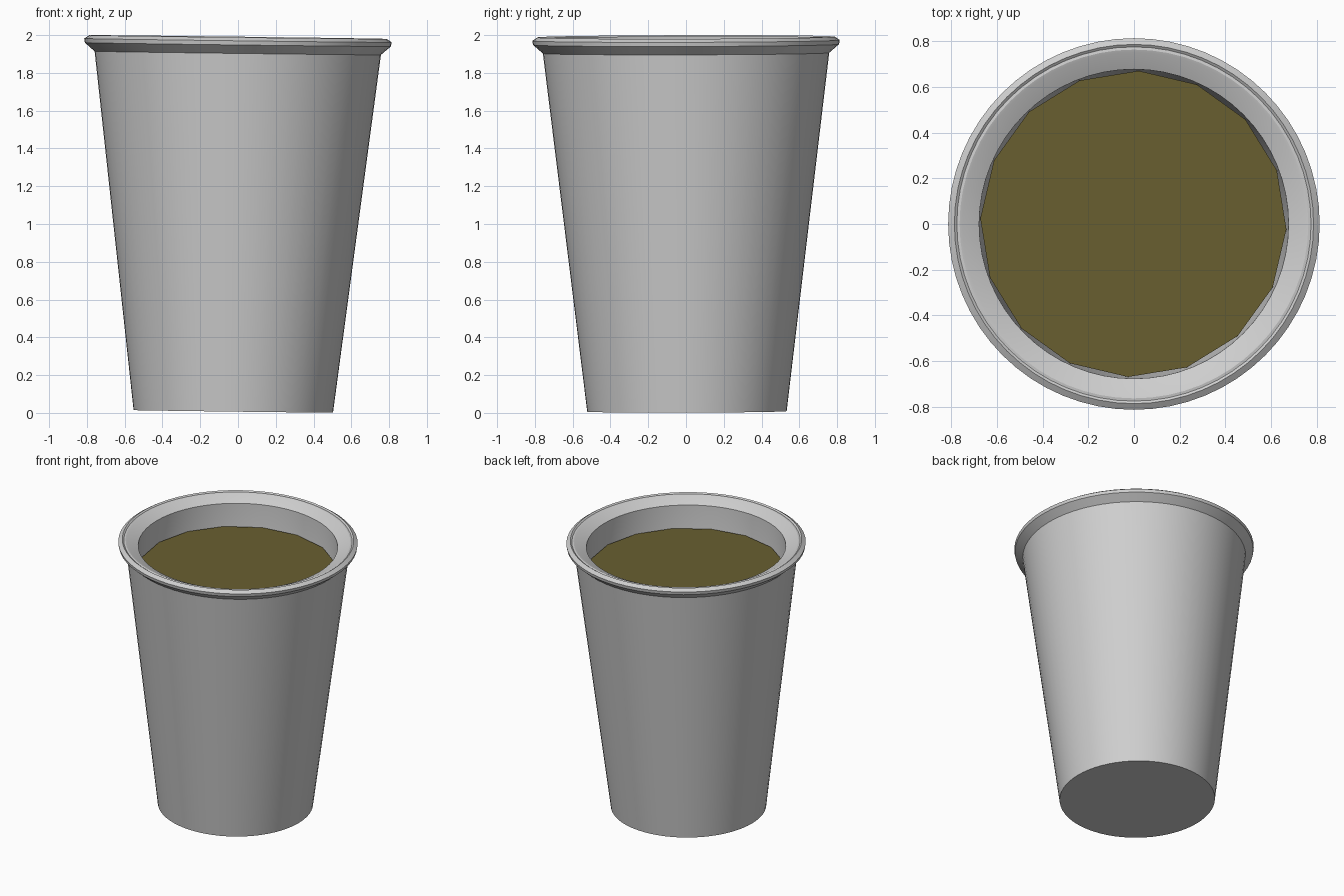
import bpy
import bmesh
from math import tau, cos, sin, radians
from mathutils import Matrix

cube = bpy.data.objects.get("Cube")
if cube:
    bpy.data.objects.remove(cube, do_unlink=True)


def material(name, rgb):
    mat = bpy.data.materials.new(name)
    mat.use_nodes = True
    mat.diffuse_color = (*rgb, 1)
    mat.node_tree.nodes["Principled BSDF"].inputs["Base Color"].default_value = (*rgb, 1)
    return mat


def lathe(name, profile, sides, mat, turn=0.0):
    """Revolve (radius, height) points about z; radius 0 closes to a pole."""
    bm = bmesh.new()
    rings = []
    for r, z in profile:
        if r == 0:
            rings.append([bm.verts.new((0, 0, z))] * sides)
        else:
            angles = [turn + tau * i / sides for i in range(sides)]
            rings.append([bm.verts.new((r * cos(a), r * sin(a), z)) for a in angles])
    for low, high in zip(rings, rings[1:]):
        for i in range(sides):
            j = (i + 1) % sides
            quad = list(dict.fromkeys((low[i], low[j], high[j], high[i])))
            bm.faces.new(quad)
    mesh = bpy.data.meshes.new(name)
    bm.to_mesh(mesh)
    bm.free()
    mesh.materials.append(mat)
    obj = bpy.data.objects.new(name, mesh)
    bpy.context.collection.objects.link(obj)
    # The whole cup leans very slightly
    obj.matrix_world = (Matrix.Translation((-0.025, 0.005, 0))
                        @ Matrix.Rotation(0.0125, 4, 'Y')
                        @ Matrix.Rotation(0.0025, 4, 'X'))
    bpy.ops.object.select_all(action='DESELECT')
    obj.select_set(True)
    bpy.context.view_layer.objects.active = obj
    bpy.ops.object.shade_smooth_by_angle(angle=radians(25))
    return obj


grey = material("light grey", (0.62, 0.62, 0.62))
brown = material("dark olive brown", (0.141, 0.114, 0.03))

# Cup: base, tapered wall, rolled rim, sloped lip, inner wall and floor
cup_profile = [
    (0, 0.008), (0.528, 0.008),
    (0.758, 1.905), (0.81, 1.95), (0.814, 1.972),
    (0.787, 1.99), (0.776, 1.982), (0.764, 1.984), (0.752, 1.98),
    (0.678, 1.943), (0.674, 1.77),
    (0.47, 0.09), (0, 0.09),
]
lathe("cup", cup_profile, 64, grey)

# Drink: flat sixteen-sided surface inside the cup
lathe("drink_surface", [(0.671, 1.775), (0, 1.775)], 16, brown, turn=radians(-2))
